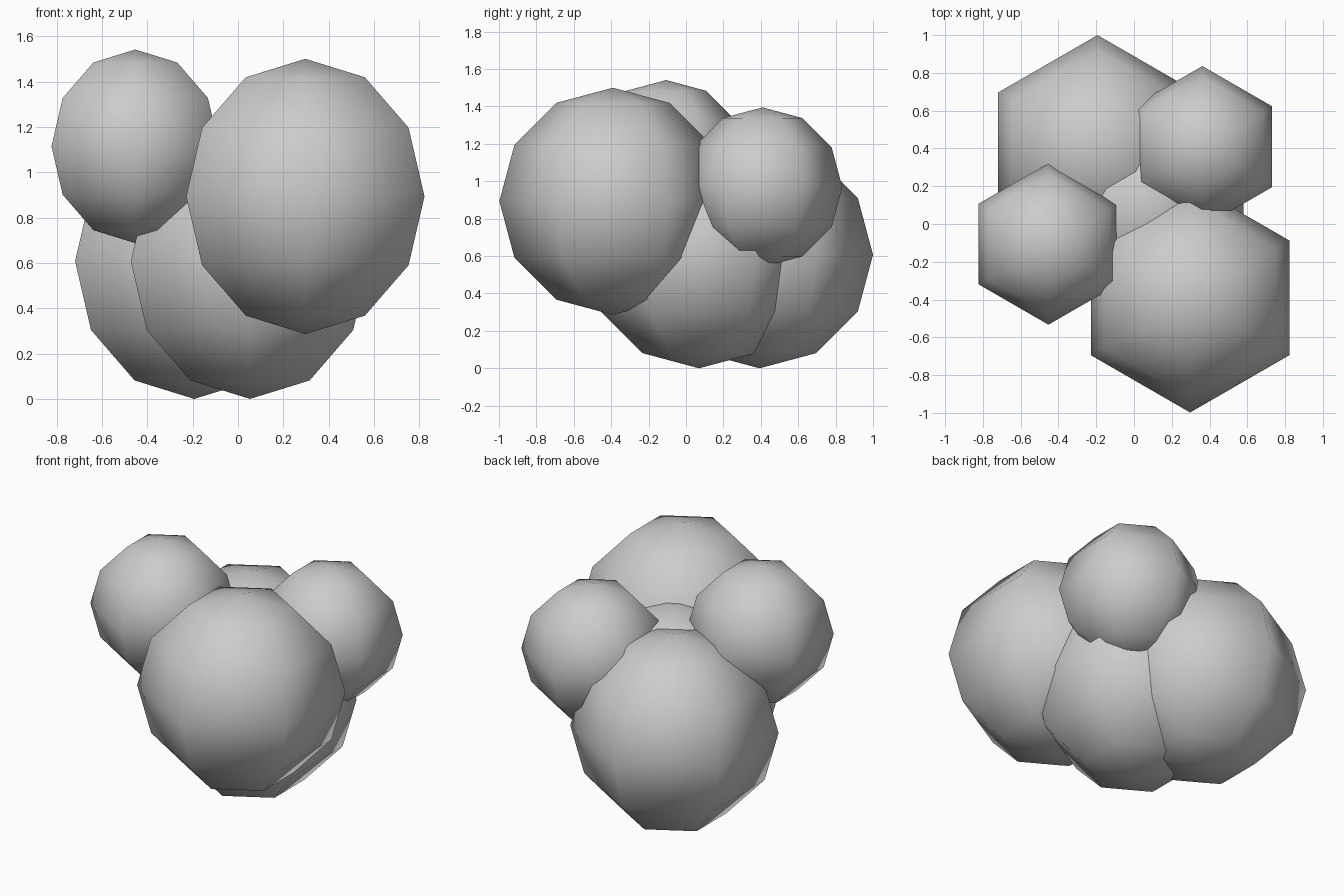
import bpy, bmesh

if "Cube" in bpy.data.objects:
    bpy.data.objects.remove(bpy.data.objects["Cube"])

BIG, SMALL = 0.607, 0.427


def lobe(name, centre, radius):
    """Smooth-shaded six-sided ball with hexagon corners on the y axis."""
    bm = bmesh.new()
    bmesh.ops.create_uvsphere(bm, u_segments=6, v_segments=6, radius=radius)
    for f in bm.faces:
        f.smooth = True
    mesh = bpy.data.meshes.new(name)
    bm.to_mesh(mesh)
    bm.free()
    obj = bpy.data.objects.new(name, mesh)
    obj.location = centre
    bpy.context.collection.objects.link(obj)
    return obj


# Large lobes
lobe("front_lobe", (0.297, -0.391, 0.893), BIG)
lobe("back_lobe", (-0.193, 0.393, BIG), BIG)
lobe("middle_lobe", (0.053, 0.07, BIG), BIG)

# Small upper lobes
lobe("upper_left_lobe", (-0.453, -0.106, 1.114), SMALL)
lobe("upper_right_lobe", (0.362, 0.409, 0.968), SMALL)
